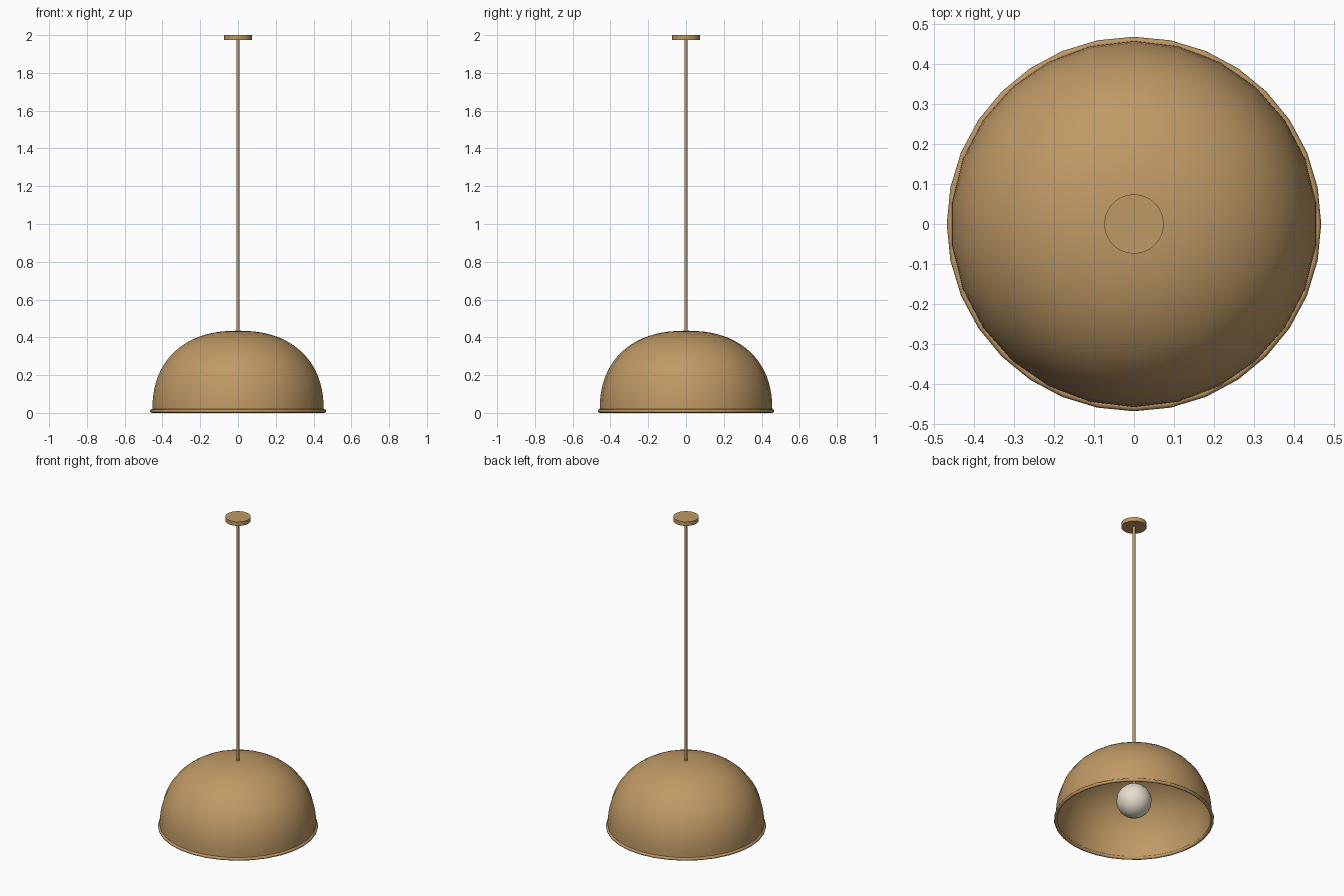
import bpy, bmesh, math

if "Cube" in bpy.data.objects:
    bpy.data.objects.remove(bpy.data.objects["Cube"])


def material(name, rgb):
    m = bpy.data.materials.new(name)
    m.diffuse_color = (*rgb, 1)
    m.use_nodes = True
    m.node_tree.nodes["Principled BSDF"].inputs["Base Color"].default_value = m.diffuse_color
    return m


brass = material("brushed brass", (0.52, 0.32, 0.13))
glass = material("frosted glass", (0.80, 0.74, 0.63))


def finish(ob, name, mat, angle=40):
    ob.name = name
    ob.data.materials.clear()
    ob.data.materials.append(mat)
    bpy.ops.object.select_all(action='DESELECT')
    ob.select_set(True)
    bpy.context.view_layer.objects.active = ob
    bpy.ops.object.shade_smooth_by_angle(angle=math.radians(angle))
    return ob


def lathe(name, profile, sides, mat, start=0.0):
    """Revolve a list of (radius, z) points around the z axis."""
    bm = bmesh.new()
    rings = []
    for r, z in profile:
        if r < 1e-6:
            rings.append([bm.verts.new((0, 0, z))] * sides)
        else:
            rings.append([bm.verts.new((r * math.cos(start + 2 * math.pi * i / sides),
                                        r * math.sin(start + 2 * math.pi * i / sides), z))
                          for i in range(sides)])
    for a, b in zip(rings, rings[1:]):
        for i in range(sides):
            j = (i + 1) % sides
            bm.faces.new(list(dict.fromkeys((a[i], a[j], b[j], b[i]))))
    bmesh.ops.recalc_face_normals(bm, faces=bm.faces)
    me = bpy.data.meshes.new(name)
    bm.to_mesh(me)
    bm.free()
    ob = bpy.data.objects.new(name, me)
    bpy.context.collection.objects.link(ob)
    return finish(ob, name, mat)


def dome(radius, height, base, steps=20, power=2.3):
    """Squarish dome curve from the rim up to the centre."""
    pts = []
    for k in range(steps + 1):
        t = math.pi / 2 * k / steps
        pts.append((radius * max(math.cos(t), 0) ** (2 / power),
                    base + height * math.sin(t) ** (2 / power)))
    pts[-1] = (0, base + height)
    return pts


# shade: thin walled dome, open at the bottom
outer = dome(0.457, 0.425, 0.01)
inner = dome(0.453, 0.421, 0.01)
lathe("shade", inner[::-1] + outer, 26, brass, math.pi / 2)

# rolled rim around the opening
bpy.ops.mesh.primitive_torus_add(major_radius=0.457, minor_radius=0.01,
                                 major_segments=32, minor_segments=8,
                                 location=(0, 0, 0.01))
finish(bpy.context.object, "rim", brass, 50)

# rod down through the shade to the bulb
lathe("rod", [(0, 0.2), (0.008, 0.2), (0.008, 1.98), (0, 1.98)], 16, brass)

# small collar where the rod meets the shade
lathe("collar", [(0, 0.42), (0.013, 0.42), (0.013, 0.439), (0, 0.439)], 16, brass)

# ceiling canopy
lathe("canopy", [(0, 1.974), (0.074, 1.974), (0.074, 2.0), (0, 2.0)], 48, brass)

# globe bulb
bpy.ops.mesh.primitive_uv_sphere_add(segments=16, ring_count=10, radius=0.104,
                                     location=(0, 0, 0.133))
finish(bpy.context.object, "bulb", glass, 60)
